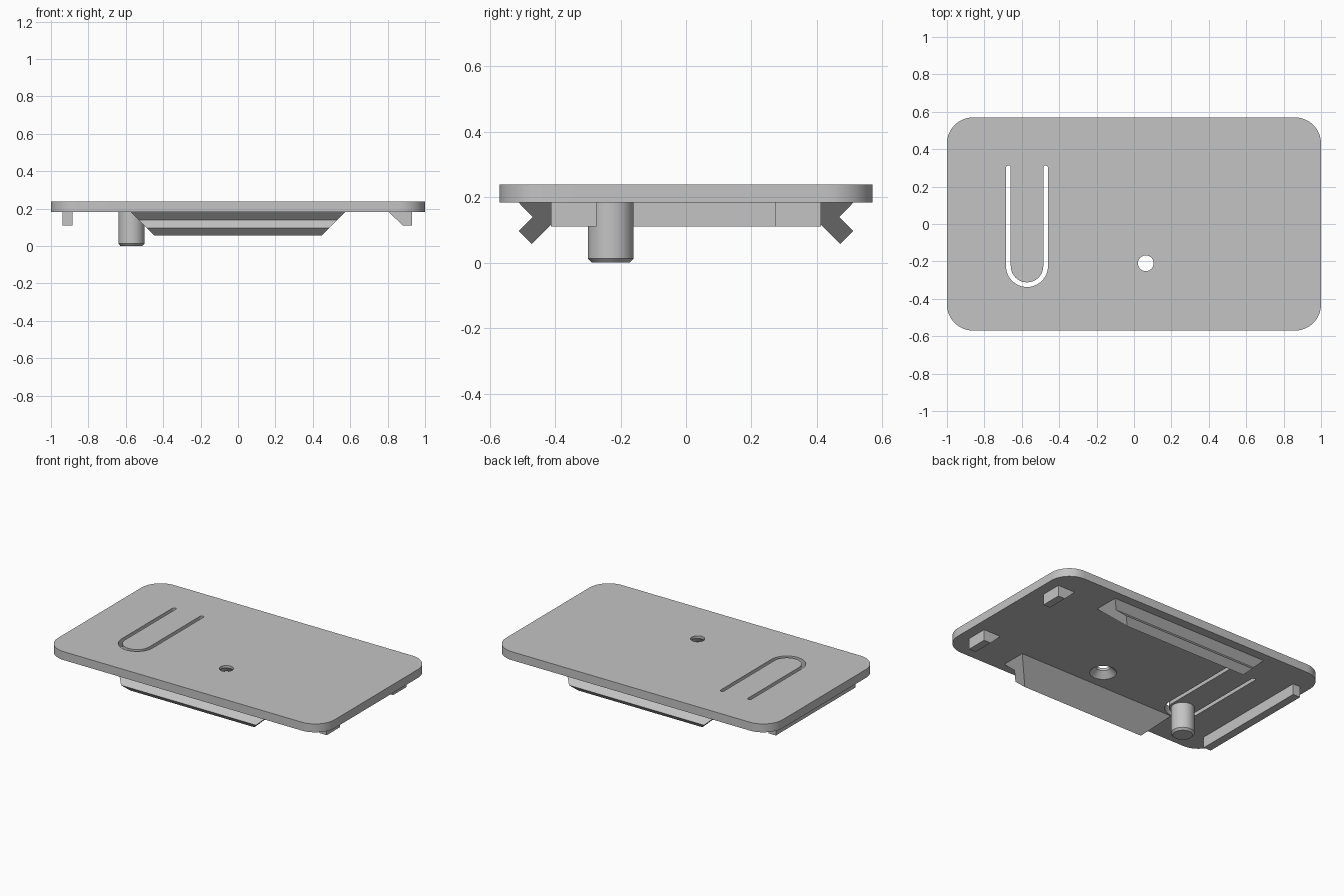
import bpy, bmesh
from math import cos, sin, pi, radians
from mathutils import Vector

cube = bpy.data.objects.get("Cube")
if cube:
    bpy.data.objects.remove(cube, do_unlink=True)

TOP, UNDER = 0.238, 0.183          # plate faces
grey = bpy.data.materials.new("plain grey")
grey.use_nodes = True
colour = (0.55, 0.55, 0.55, 1)
grey.diffuse_color = colour
grey.node_tree.nodes["Principled BSDF"].inputs["Base Color"].default_value = colour


def arc(cx, cy, r, start, end, steps=16):
    """Points along an arc, angles in degrees."""
    angles = [radians(start + (end - start) * i / steps) for i in range(steps + 1)]
    return [(cx + r * cos(a), cy + r * sin(a)) for a in angles]


def finish(name, bm):
    bmesh.ops.recalc_face_normals(bm, faces=bm.faces)
    mesh = bpy.data.meshes.new(name)
    bm.to_mesh(mesh)
    bm.free()
    mesh.materials.append(grey)
    obj = bpy.data.objects.new(name, mesh)
    bpy.context.collection.objects.link(obj)
    return obj


def prism(name, outline, offset):
    """Closed outline of 3D points extruded along offset."""
    bm = bmesh.new()
    face = bm.faces.new([bm.verts.new(p) for p in outline])
    new = bmesh.ops.extrude_face_region(bm, geom=[face])["geom"]
    moved = [v for v in new if isinstance(v, bmesh.types.BMVert)]
    bmesh.ops.translate(bm, verts=moved, vec=Vector(offset))
    return finish(name, bm)


def turned(name, x, y, profile, sides=48):
    """Stack of rings (radius, z) with capped ends."""
    bm = bmesh.new()
    rings = [[bm.verts.new((px, py, z)) for px, py in arc(x, y, r, 0, 360, sides)[:-1]]
             for r, z in profile]
    for a, b in zip(rings, rings[1:]):
        for i in range(sides):
            j = (i + 1) % sides
            bm.faces.new((a[i], a[j], b[j], b[i]))
    bm.faces.new(rings[0])
    bm.faces.new(rings[-1])
    return finish(name, bm)


def cut(target, cutter):
    mod = target.modifiers.new("cut", "BOOLEAN")
    mod.operation, mod.solver, mod.object = "DIFFERENCE", "EXACT", cutter
    bpy.context.view_layer.update()
    graph = bpy.context.evaluated_depsgraph_get()
    target.data = bpy.data.meshes.new_from_object(target.evaluated_get(graph))
    target.modifiers.clear()
    bpy.data.objects.remove(cutter, do_unlink=True)


# Rounded plate
W, D, R = 1.0, 0.57, 0.14
corners = [(W - R, D - R, 0), (R - W, D - R, 90), (R - W, R - D, 180), (W - R, R - D, 270)]
rim = [p for x, y, a in corners for p in arc(x, y, R, a, a + 90)]
plate = prism("plate", [(x, y, UNDER) for x, y in rim], (0, 0, TOP - UNDER))

# U-shaped slot that frees the spring tongue
sx, sy, end, r_out, r_in = -0.572, -0.225, 0.3, 0.112, 0.087
mid, tip = (r_out + r_in) / 2, (r_out - r_in) / 2
slot = (arc(sx, sy, r_out, 180, 360, 24) + arc(sx + mid, end, tip, 0, 180, 8)
        + arc(sx, sy, r_in, 360, 180, 24) + arc(sx - mid, end, tip, 0, 180, 8))
cut(plate, prism("slot_cutter", [(x, y, 0.1) for x, y in slot], (0, 0, 0.2)))

# Countersunk screw hole
cut(plate, turned("hole_cutter", 0.063, -0.21,
                  [(0.08, 0.15), (0.08, UNDER), (0.042, 0.221), (0.042, 0.3)]))

# Latch peg under the tongue
peg = turned("latch_peg", -0.57, -0.23, [(0.058, 0), (0.07, 0.013), (0.07, UNDER)])

# Notched rails with ends sloping inward at 45 degrees
section = [(0.345, UNDER), (0.511, UNDER), (0.468, 0.139), (0.511, 0.096), (0.471, 0.057)]
for side, name in ((-1, "front_rail"), (1, "back_rail")):
    rail = prism(name, [(-0.575, side * y, z) for y, z in section], (1.15, 0, 0))
    for v in rail.data.vertices:
        v.co.x += (UNDER - v.co.z) * (1 if v.co.x < 0 else -1)

# Wedge feet at the left end
wedge = [(0.805, UNDER), (0.88, 0.111), (0.93, 0.111), (0.93, UNDER)]
for y, name in ((-0.412, "front_wedge_foot"), (0.273, "back_wedge_foot")):
    prism(name, [(x, y, z) for x, z in wedge], (0, 0.139, 0))

# Locating bar at the right end
bar = [(-0.938, -0.412), (-0.885, -0.412), (-0.885, 0.412), (-0.938, 0.412)]
prism("locating_bar", [(x, y, 0.111) for x, y in bar], (0, 0, UNDER - 0.111))

# Smooth the rounded walls, keep the edges crisp
for obj in (plate, peg):
    bpy.ops.object.select_all(action="DESELECT")
    obj.select_set(True)
    bpy.context.view_layer.objects.active = obj
    bpy.ops.object.shade_smooth_by_angle(angle=radians(30))
